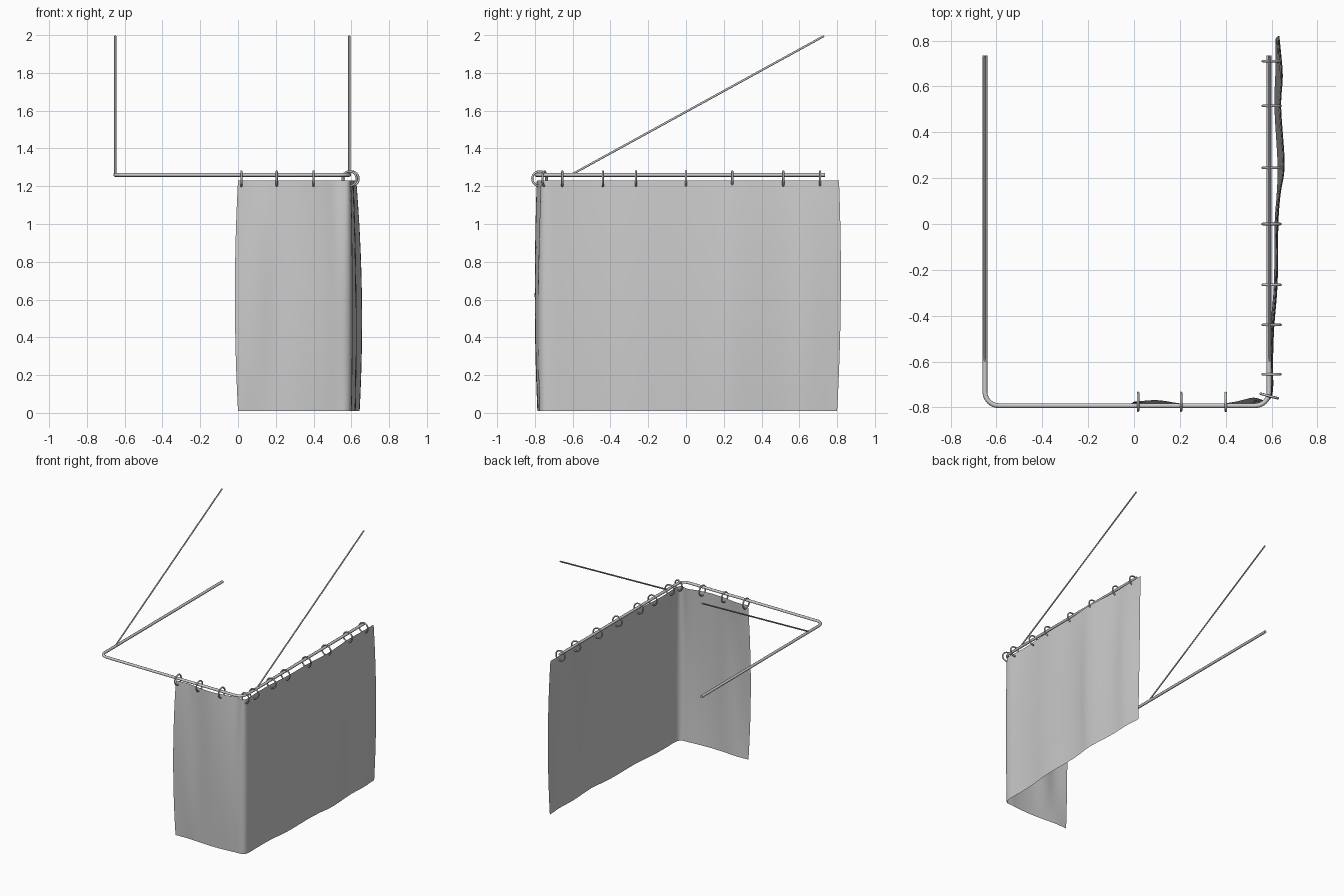
import bpy, math
from mathutils import Vector

if "Cube" in bpy.data.objects:
    bpy.data.objects.remove(bpy.data.objects["Cube"])


def tube(name, pts, radius):
    """Capped round tube along a polyline."""
    cu = bpy.data.curves.new(name, 'CURVE')
    cu.dimensions = '3D'
    cu.bevel_depth = radius
    cu.bevel_resolution = 2
    cu.use_fill_caps = True
    sp = cu.splines.new('POLY')
    sp.points.add(len(pts) - 1)
    for p, co in zip(sp.points, pts):
        p.co = (*co, 1)
    ob = bpy.data.objects.new(name, cu)
    bpy.context.collection.objects.link(ob)
    bpy.ops.object.select_all(action='DESELECT')
    ob.select_set(True)
    bpy.context.view_layer.objects.active = ob
    bpy.ops.object.convert(target='MESH')
    bpy.ops.object.shade_smooth_by_angle(angle=math.radians(50))


def corner(cx, cy, r, a0, z, n=6):
    """Quarter-circle bend points, starting at angle a0."""
    return [(cx + r * math.cos(math.radians(a0 + 90 * i / n)),
             cy + r * math.sin(math.radians(a0 + 90 * i / n)), z) for i in range(n + 1)]


def spline(pts, steps):
    """Catmull-Rom samples through plan points."""
    p = [Vector(q) for q in pts]
    p = [2 * p[0] - p[1]] + p + [2 * p[-1] - p[-2]]
    out = []
    for i in range(1, len(p) - 2):
        a, b, c, d = p[i - 1:i + 3]
        for k in range(steps):
            t = k / steps
            out.append(0.5 * (2 * b + (c - a) * t + (2 * a - 5 * b + 4 * c - d) * t * t
                              + (3 * b - a - 3 * c + d) * t ** 3))
    return out + [p[-2]]


# U-shaped rail with rounded corners
Z, XL, XR, YF, YB, R = 1.26, -0.65, 0.589, -0.792, 0.735, 0.06
rail = [(XL, YB, Z)] + corner(XL + R, YF + R, R, 180, Z) \
    + corner(XR - R, YF + R, R, 270, Z) + [(XR, YB, Z)]
tube("curtain_rail", rail, 0.0105)

# Sloping ceiling supports
for name, x in (("left_support", XL), ("right_support", XR)):
    tube(name, [(x, -0.60, Z + 0.005), (x, 0.73, 1.995)], 0.0055)

# Curtain rings: x, y, turn about z in degrees
rings = [(0.60, y, 90) for y in (0.71, 0.515, 0.245, 0.0, -0.265, -0.44, -0.655)]
rings += [(0.59, -0.75, 75)]
rings += [(x, -0.775, 0) for x in (0.018, 0.205, 0.40)]
for i, (x, y, a) in enumerate(rings):
    bpy.ops.mesh.primitive_torus_add(
        location=(x, y, 1.24), rotation=(0, math.pi / 2, math.radians(a)),
        major_radius=0.039, minor_radius=0.0055, major_segments=24, minor_segments=8)
    bpy.context.object.name = f"curtain_ring_{i + 1}"
    bpy.ops.object.shade_smooth_by_angle(angle=math.radians(60))

# Curtain plan at top, bulge and hem; the fabric blends between them
top = [(0.0, -0.775), (0.10, -0.768), (0.20, -0.782), (0.32, -0.79), (0.44, -0.775), (0.52, -0.757),
       (0.575, -0.768), (0.598, -0.73), (0.592, -0.60), (0.595, -0.45), (0.61, -0.26), (0.613, 0.0),
       (0.622, 0.13), (0.626, 0.26), (0.612, 0.51), (0.616, 0.65), (0.618, 0.81)]
mid = [(-0.016, -0.785), (0.10, -0.795), (0.20, -0.788), (0.32, -0.80), (0.44, -0.797), (0.52, -0.785),
       (0.58, -0.775), (0.605, -0.73), (0.605, -0.60), (0.61, -0.45), (0.624, -0.26), (0.628, 0.0),
       (0.638, 0.13), (0.654, 0.26), (0.638, 0.51), (0.645, 0.65), (0.632, 0.82)]
hem = [(0.0, -0.78), (0.10, -0.775), (0.20, -0.782), (0.32, -0.787), (0.44, -0.783), (0.52, -0.775),
       (0.575, -0.77), (0.60, -0.73), (0.60, -0.60), (0.604, -0.45), (0.622, -0.26), (0.622, 0.0),
       (0.63, 0.13), (0.644, 0.26), (0.632, 0.51), (0.638, 0.65), (0.63, 0.80)]
A, B, C = (spline(p, 4) for p in (top, mid, hem))
n, rows = len(A), 16
verts, faces = [], []
for r in range(rows + 1):
    t = r / rows
    z = 1.23 - 1.22 * t
    m = 0.42
    wa = (t - m) * (t - 1) / m
    wb = t * (t - 1) / (m * (m - 1))
    wc = t * (t - m) / (1 - m)
    for a, b, c in zip(A, B, C):
        q = wa * a + wb * b + wc * c
        verts.append((q.x, q.y, z))
for r in range(rows):
    for i in range(n - 1):
        k = r * n + i
        faces.append((k, k + n, k + n + 1, k + 1))
me = bpy.data.meshes.new("curtain")
me.from_pydata(verts, [], faces)
me.shade_smooth()
bpy.context.collection.objects.link(bpy.data.objects.new("curtain", me))
